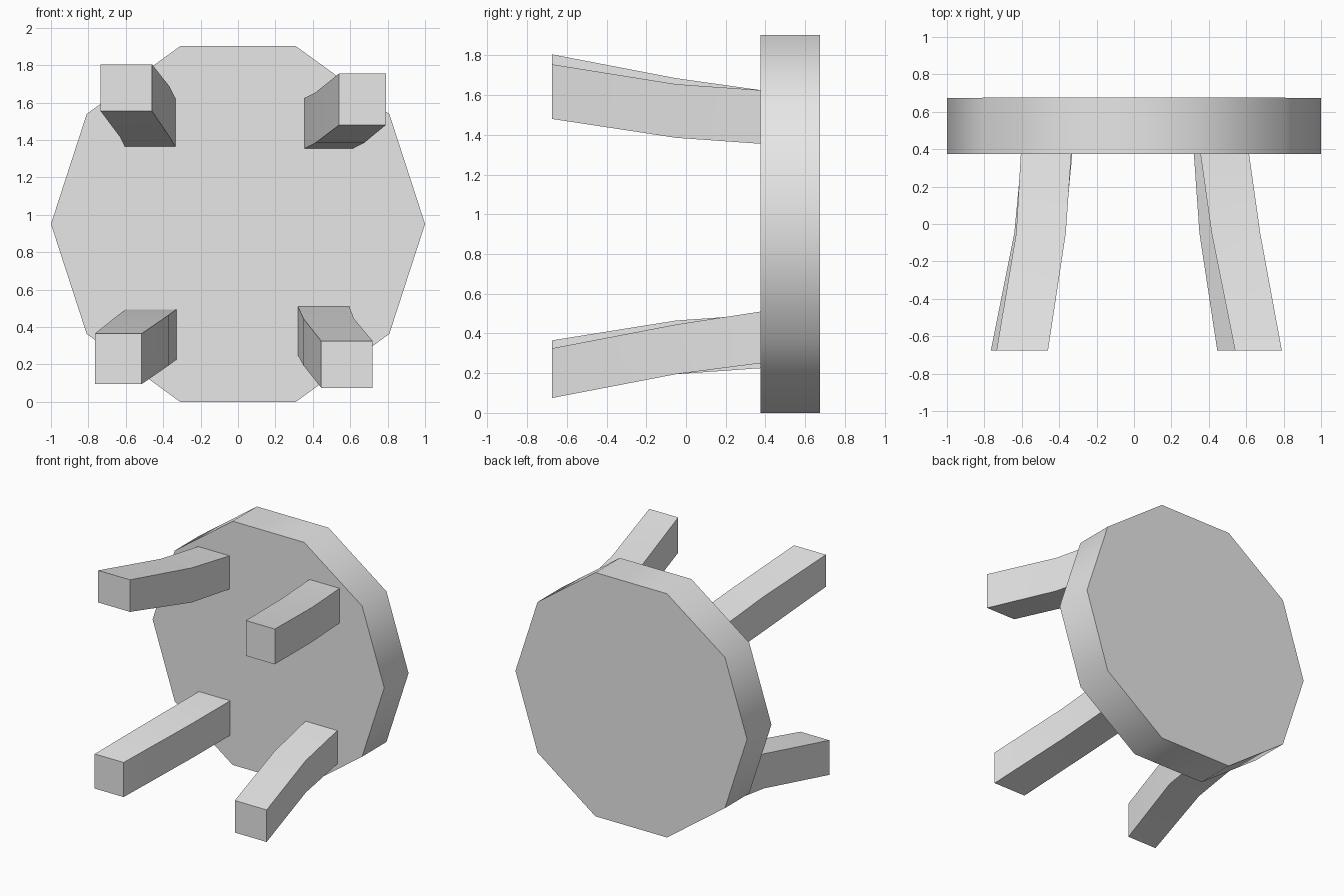
import bpy, bmesh, math
from mathutils import Matrix

cube = bpy.data.objects.get("Cube")
if cube:
    bpy.data.objects.remove(cube)

grey = bpy.data.materials.new("light_grey")
grey.use_nodes = True
colour = (0.8, 0.8, 0.8, 1)
grey.diffuse_color = colour
grey.node_tree.nodes["Principled BSDF"].inputs["Base Color"].default_value = colour

SEAT_Z = math.sin(math.radians(72))   # half height of the ten-sided seat
FRONT, BACK = 0.375, 0.675            # seat thickness along y
STATIONS = (-0.675, -0.05, FRONT)     # foot, bend and root of each leg


def finish(name, bm):
    bmesh.ops.recalc_face_normals(bm, faces=bm.faces)
    mesh = bpy.data.meshes.new(name)
    bm.to_mesh(mesh)
    bm.free()
    obj = bpy.data.objects.new(name, mesh)
    bpy.context.collection.objects.link(obj)
    mesh.materials.append(grey)
    bpy.ops.object.select_all(action="DESELECT")
    bpy.context.view_layer.objects.active = obj
    obj.select_set(True)
    bpy.ops.object.shade_smooth_by_angle(angle=math.radians(50))


def leg(name, sections):
    """Loft a square bar through (x0, x1, z0, z1) sections."""
    bm = bmesh.new()
    rings = []
    for y, (x0, x1, z0, z1) in zip(STATIONS, sections):
        corners = ((x0, z0), (x1, z0), (x1, z1), (x0, z1))
        rings.append([bm.verts.new((x, y, z)) for x, z in corners])
    for a, b in zip(rings, rings[1:]):
        for i in range(4):
            j = (i + 1) % 4
            bm.faces.new((a[i], a[j], b[j], b[i]))
    bm.faces.new(rings[0])
    bm.faces.new(rings[-1])
    finish(name, bm)


# Ten-sided seat standing on its edge
bm = bmesh.new()
bmesh.ops.create_cone(bm, cap_ends=True, segments=10, radius1=1, radius2=1,
                      depth=BACK - FRONT)
# put a corner on the x axis
angle = math.atan2(bm.verts[0].co.y if hasattr(bm.verts, "ensure_lookup_table")
                   and not bm.verts.ensure_lookup_table() else 0, bm.verts[0].co.x)
bmesh.ops.transform(bm, verts=bm.verts, matrix=Matrix.Translation((0, (FRONT + BACK) / 2, SEAT_Z))
                    @ Matrix.Rotation(math.pi / 2, 4, "X") @ Matrix.Rotation(-angle, 4, "Z"))
finish("seat", bm)

# Four splayed, slightly uneven legs
leg("upper_right_leg", ((-0.735, -0.46, 1.555, 1.805),
                        (-0.63, -0.365, 1.415, 1.685),
                        (-0.605, -0.335, 1.365, 1.625)))
leg("upper_left_leg", ((0.54, 0.79, 1.48, 1.755),
                       (0.415, 0.675, 1.385, 1.655),
                       (0.355, 0.615, 1.355, 1.625)))
leg("lower_right_leg", ((-0.765, -0.515, 0.095, 0.365),
                        (-0.64, -0.37, 0.195, 0.465),
                        (-0.6, -0.33, 0.225, 0.495)))
leg("lower_left_leg", ((0.445, 0.72, 0.075, 0.325),
                       (0.35, 0.62, 0.195, 0.445),
                       (0.32, 0.595, 0.25, 0.51)))
